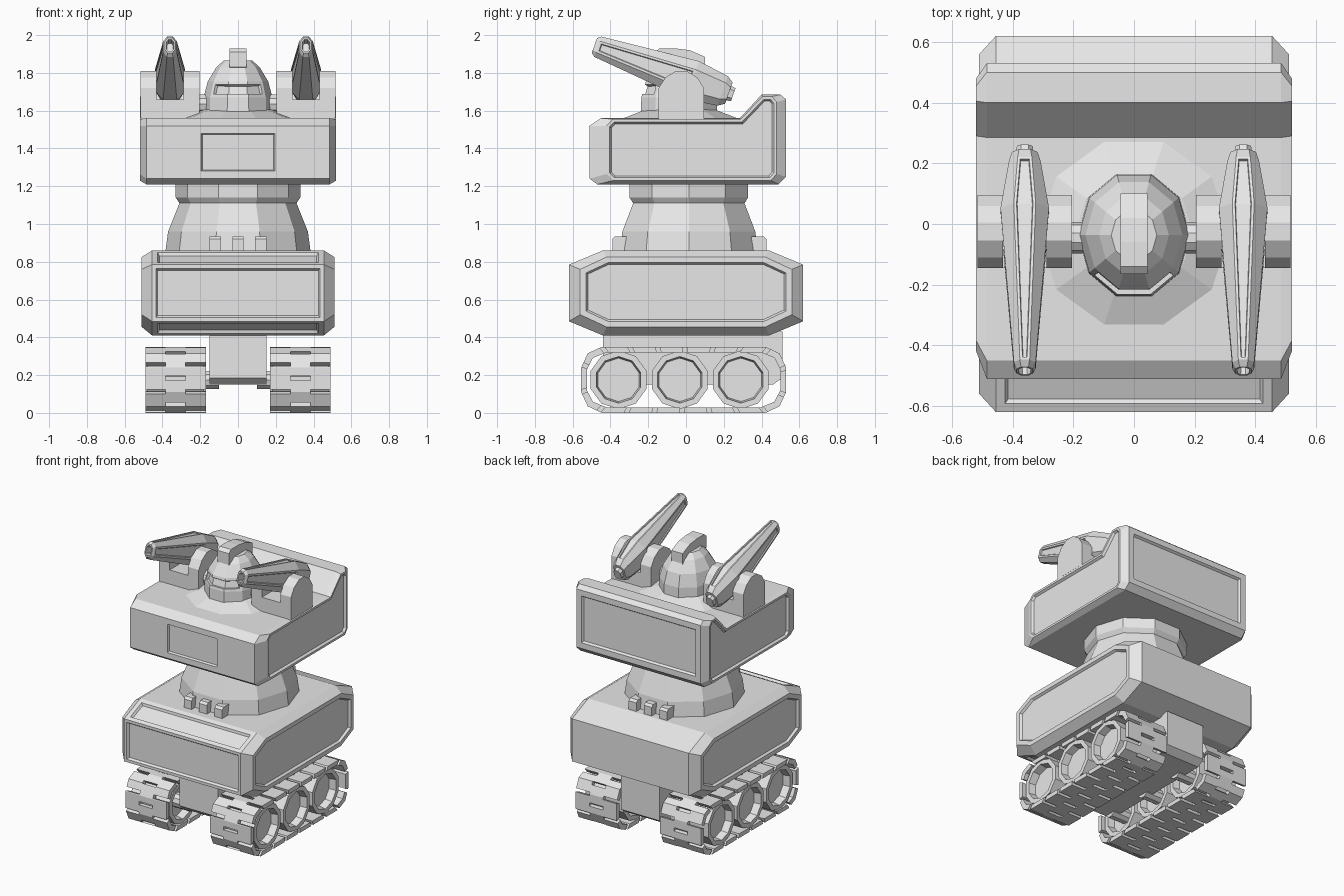
import bpy, bmesh, math

cube = bpy.data.objects.get("Cube")
if cube:
    bpy.data.objects.remove(cube, do_unlink=True)

grey = bpy.data.materials.new("plain_grey")
grey.use_nodes = True
grey.diffuse_color = (0.8, 0.8, 0.8, 1)
grey.node_tree.nodes["Principled BSDF"].inputs["Base Color"].default_value = (0.8, 0.8, 0.8, 1)


def loft(bm, rings):
    """Skin a list of equal-length point rings and cap both ends."""
    vs = [[bm.verts.new(p) for p in ring] for ring in rings]
    n = len(vs[0])
    faces = [bm.faces.new((a[i], a[(i + 1) % n], b[(i + 1) % n], b[i]))
             for a, b in zip(vs, vs[1:]) for i in range(n)]
    faces += [bm.faces.new(vs[0][::-1]), bm.faces.new(vs[-1])]
    bmesh.ops.recalc_face_normals(bm, faces=faces)
    bm.normal_update()
    return faces


def side_rings(*levels):
    """Rings from (x, [(y, z), ...]) levels."""
    return [[(x, y, z) for y, z in pts] for x, pts in levels]


def prism(bm, pts, x0, x1):
    return loft(bm, side_rings((x0, pts), (x1, pts)))


def turned(bm, profile, cy, stretch=1.0, sides=10):
    """Faceted upright body from (z, radius) pairs."""
    angles = [2 * math.pi * i / sides for i in range(sides)]
    return loft(bm, [[(r * math.cos(a), cy + r * stretch * math.sin(a), z) for a in angles]
                     for z, r in profile])


def border(bm, faces, width, depth=0.0, region=False):
    op = bmesh.ops.inset_region if region else bmesh.ops.inset_individual
    op(bm, faces=faces, thickness=width, depth=depth, use_even_offset=True)
    bm.normal_update()


def recess(bm, faces, width, depth=0.015, wall=0.01, region=False):
    border(bm, faces, width, 0.0, region)
    border(bm, faces, wall, -depth, region)


def facing(faces, rule):
    return [f for f in faces if f.is_valid and rule(f.normal)]


def finish(name, bm, mirror=False):
    mesh = bpy.data.meshes.new(name)
    bm.to_mesh(mesh)
    bm.free()
    mesh.materials.append(grey)
    obj = bpy.data.objects.new(name, mesh)
    bpy.context.collection.objects.link(obj)
    if mirror:
        obj.modifiers.new("mirror", 'MIRROR')


# Lower hull with recessed side, front and front-slope panels
def octagon(y, z0, z1, cy, cz):
    return [(-y, z0 + cz), (cy - y, z0), (y - cy, z0), (y, z0 + cz),
            (y, z1 - cz), (y - cy, z1), (cy - y, z1), (-y, z1 - cz)]


body, flank = octagon(0.62, 0.41, 0.86, 0.18, 0.075), octagon(0.56, 0.455, 0.825, 0.14, 0.065)
bm = bmesh.new()
faces = loft(bm, side_rings((-0.51, flank), (-0.455, body), (0.455, body), (0.51, flank)))
front = facing(faces, lambda n: n.y < -0.9 and abs(n.x) < 0.1)
slopes = facing(faces, lambda n: -0.6 < n.y < -0.2 and abs(n.x) < 0.1)
recess(bm, facing(faces, lambda n: abs(n.x) > 0.95), 0.03)
recess(bm, front, 0.02)
recess(bm, slopes, 0.03)
finish("lower_hull", bm)

# Upper hull with a raised back edge
body = [(-0.51, 1.24), (-0.47, 1.21), (0.49, 1.21), (0.53, 1.25), (0.53, 1.66),
        (0.50, 1.685), (0.40, 1.685), (0.285, 1.56), (-0.45, 1.56), (-0.51, 1.52)]
flank = [(-0.42, 1.265), (-0.385, 1.23), (0.45, 1.23), (0.48, 1.265), (0.48, 1.645),
         (0.455, 1.675), (0.405, 1.675), (0.29, 1.555), (-0.385, 1.555), (-0.42, 1.52)]
bm = bmesh.new()
faces = loft(bm, side_rings((-0.52, flank), (-0.485, body), (0.485, body), (0.52, flank)))
front = facing(faces, lambda n: n.y < -0.95 and abs(n.x) < 0.1)
back = facing(faces, lambda n: n.y > 0.95 and abs(n.x) < 0.1)
recess(bm, facing(faces, lambda n: abs(n.x) > 0.95), 0.015)
recess(bm, back, 0.04)
border(bm, front, 0.04)
for v in front[0].verts:
    v.co.x = math.copysign(0.195, v.co.x)
border(bm, front, 0.006, -0.015)
finish("upper_hull", bm)

# Waist between the hulls
bm = bmesh.new()
turned(bm, [(0.85, 0.385), (0.96, 0.37), (1.11, 0.31), (1.14, 0.33), (1.22, 0.33)], 0.015)
finish("waist", bm)

# Small knobs in front of and behind the waist
bm = bmesh.new()
for x in (-0.12, 0, 0.12):
    for s, cy in ((-1, 0), (1, 0.035)):
        prism(bm, [(cy + s * y, z) for y, z in
                   ((0.30, 0.85), (0.39, 0.85), (0.39, 0.92), (0.375, 0.935), (0.30, 0.935))],
              x - 0.03, x + 0.03)
finish("knobs", bm)

# Head: flared collar, dome with visor slot, crest, side axles
bm = bmesh.new()
turned(bm, [(1.555, 0.33), (1.605, 0.195)], -0.03)
finish("head_collar", bm)

bm = bmesh.new()
faces = turned(bm, [(1.59, 0.185), (1.67, 0.182), (1.755, 0.16), (1.83, 0.115), (1.865, 0.075)],
               -0.037, 1.15)
visor = [f for f in faces if f.normal.y < -0.5 and 1.68 < f.calc_center_median().z < 1.74]
recess(bm, visor, 0.018, 0.015, 0.004, region=True)
finish("head_dome", bm)

bm = bmesh.new()
prism(bm, [(-0.165, 1.83), (-0.165, 1.91), (-0.14, 1.93), (-0.06, 1.93), (0.02, 1.92),
           (0.10, 1.885), (0.10, 1.80), (0.0, 1.80)], -0.044, 0.044)
finish("head_crest", bm)


def circle(cy, cz, r, sides=10, turn=0.0):
    return [(cy + r * math.cos(2 * math.pi * (i + turn) / sides),
             cz + r * math.sin(2 * math.pi * (i + turn) / sides)) for i in range(sides)]


bm = bmesh.new()
prism(bm, circle(-0.045, 1.635, 0.052), 0.10, 0.22)
finish("head_axles", bm, mirror=True)

# Cannon mounts: a base with two arched cheeks
bm = bmesh.new()
arch = [(-0.145, 1.56), (0.095, 1.56), (0.095, 1.72), (0.06, 1.775), (0.005, 1.81),
        (-0.055, 1.81), (-0.11, 1.775), (-0.145, 1.72)]
prism(bm, [(-0.145, 1.55), (0.095, 1.55), (0.095, 1.66), (-0.145, 1.66)], 0.21, 0.51)
prism(bm, arch, 0.205, 0.288)
prism(bm, arch, 0.432, 0.515)
finish("cannon_mounts", bm, mirror=True)

# Cannons: tapered tilted barrels with a bore, side panels and a top groove
TILT = math.radians(19.5)
C, S = math.cos(TILT), math.sin(TILT)


def barrel_ring(s, w, h):
    corners = [(1, 0.55), (0.45, 1), (-0.45, 1), (-1, 0.55),
               (-1, -0.55), (-0.45, -1), (0.45, -1), (1, -0.55)]
    return [(0.36 + a * w, -0.485 + s * C + b * h * S, 1.945 - s * S + b * h * C)
            for a, b in corners]


bm = bmesh.new()
faces = loft(bm, [barrel_ring(*r) for r in
                  ((0, 0.027, 0.042), (0.02, 0.036, 0.057), (0.55, 0.08, 0.107),
                   (0.72, 0.052, 0.083), (0.755, 0.042, 0.06))])
muzzle = faces[-2:-1]
top = [faces[9], faces[17]]
sides = [faces[11], faces[15]]
border(bm, muzzle, 0.008)
border(bm, muzzle, 0.002, -0.06)
recess(bm, sides, 0.012, 0.006, 0.004)
recess(bm, top, 0.009, 0.008, 0.002, region=True)
loft(bm, [barrel_ring(0.75, 0.03, 0.042), barrel_ring(0.78, 0.026, 0.036)])
finish("cannons", bm, mirror=True)

# Chassis block under the lower hull
bm = bmesh.new()
low = [(-0.40, 0.15), (0.46, 0.15), (0.51, 0.185), (0.51, 0.43), (-0.44, 0.43), (-0.44, 0.185)]
prism(bm, low, -0.15, 0.15)
finish("chassis_block", bm)

# Road wheels, dished on both faces, with axles to the chassis
bm = bmesh.new()
for y in (-0.357, -0.033, 0.29):
    faces = prism(bm, circle(y, 0.175, 0.155, 10, 0.5), 0.18, 0.48)
    caps = facing(faces, lambda n: abs(n.x) > 0.9)
    recess(bm, caps, 0.03, 0.05, 0.008)
    prism(bm, circle(y, 0.175, 0.05), 0.10, 0.25)
finish("road_wheels", bm, mirror=True)

# Tracks: three strips of staggered shoes following a rounded loop
half = [(-0.433, 0.35), (-0.508, 0.315), (-0.5425, 0.24),
        (-0.5425, 0.11), (-0.508, 0.035), (-0.433, 0.0)]
loop = half + [(-y, z) for y, z in reversed(half)]
inner = [(y * 0.945, 0.175 + (z - 0.175) * 0.83) for y, z in loop]
lengths = [math.dist(loop[i], loop[(i + 1) % len(loop)]) for i in range(len(loop))]
starts = [sum(lengths[:i]) for i in range(len(loop))]
total = sum(lengths)


def on_loop(s):
    """Outer and inner loop points at distance s."""
    s %= total
    i = max(k for k in range(len(loop)) if starts[k] <= s)
    t, j = (s - starts[i]) / lengths[i], (i + 1) % len(loop)
    return [tuple(p + (q - p) * t for p, q in zip(path[i], path[j])) for path in (loop, inner)]


bm = bmesh.new()
COUNT, GAP = 18, 0.024
pitch = total / COUNT
edges = (0.17, 0.277, 0.383, 0.49)
for strip in range(3):
    shift = pitch / 2 if strip == 1 else 0
    for k in range(COUNT):
        a, b = k * pitch + shift + GAP / 2, (k + 1) * pitch + shift - GAP / 2
        bends = [s + w for w in (0, total) for s in starts if a + 0.001 < s + w < b - 0.001]
        pairs = [on_loop(s) for s in [a] + bends + [b]]
        shoe = [p[0] for p in pairs] + [p[1] for p in reversed(pairs)]
        prism(bm, [(y - 0.0125, z) for y, z in shoe], edges[strip], edges[strip + 1])
finish("tracks", bm, mirror=True)
